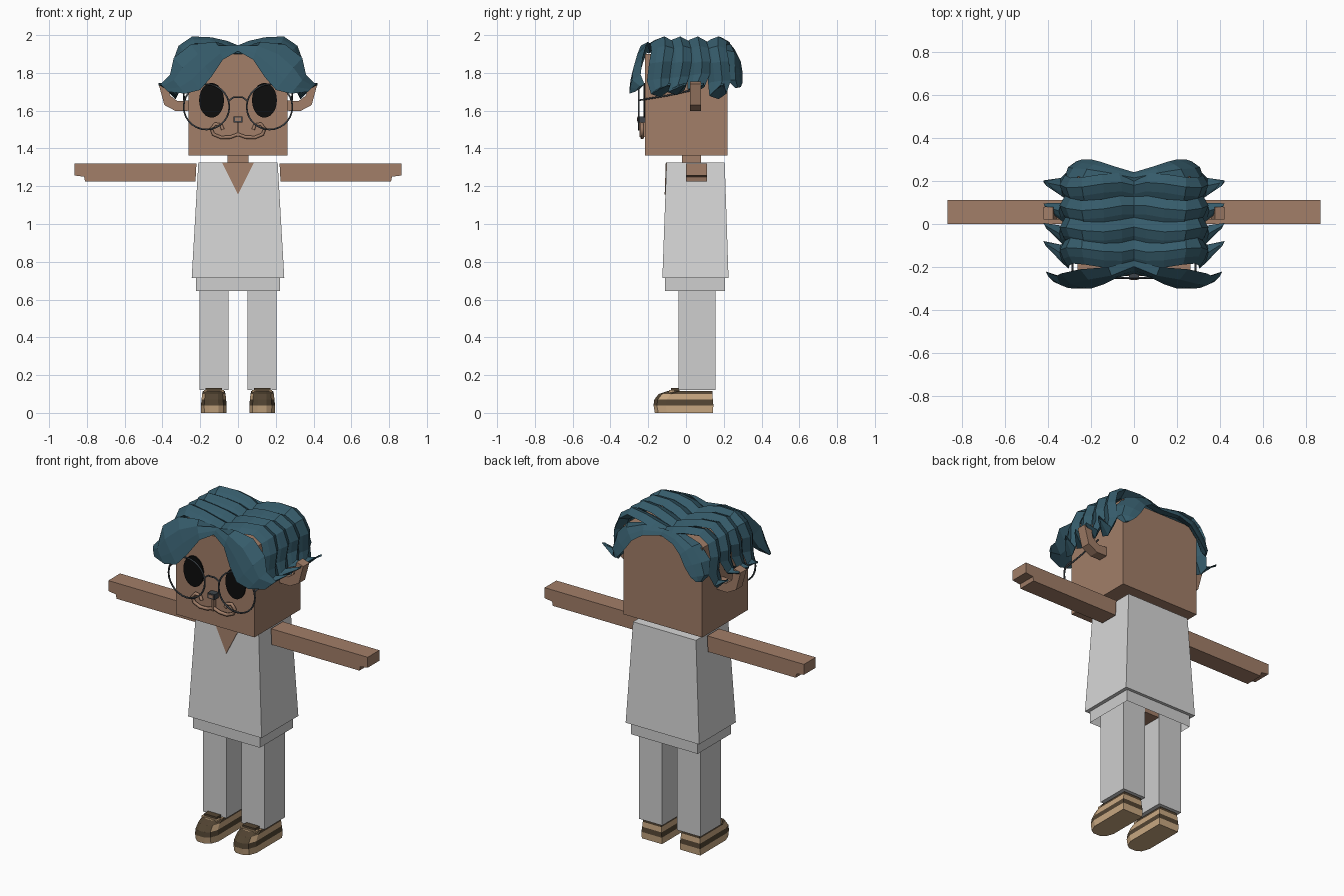
import bpy, bmesh, math
from mathutils import Vector

if "Cube" in bpy.data.objects:
    bpy.data.objects.remove(bpy.data.objects["Cube"])


def material(name, rgb):
    m = bpy.data.materials.new(name)
    m.use_nodes = True
    m.diffuse_color = (*rgb, 1)
    m.node_tree.nodes["Principled BSDF"].inputs["Base Color"].default_value = (*rgb, 1)
    return m


SKIN = material("warm skin", (0.36, 0.21, 0.14))
WHITE = material("shirt white", (0.68, 0.68, 0.68))
PALE = material("trouser white", (0.62, 0.62, 0.62))
HAIR = material("teal hair", (0.036, 0.105, 0.145))
BLACK = material("eye black", (0.004, 0.004, 0.004))
FRAME = material("slate frame", (0.05, 0.06, 0.07))
TAN = material("shoe tan", (0.58, 0.39, 0.22))
BROWN = material("shoe brown", (0.085, 0.058, 0.032))


def finish(obj, mirror):
    if mirror:
        obj.modifiers.new("Mirror", "MIRROR").use_axis[0] = True
    return obj


def loft(name, rings, mats, mirror=False, rule=None, open_end=False):
    """Join closed rings of equal length into a capped skin."""
    bm = bmesh.new()
    rows = [[bm.verts.new(p) for p in r] for r in rings]
    n = len(rows[0])
    for a, b in zip(rows, rows[1:]):
        for i in range(n):
            bm.faces.new((a[i], a[(i + 1) % n], b[(i + 1) % n], b[i]))
    if not open_end:
        bm.faces.new(rows[0])
    bm.faces.new(rows[-1])
    bmesh.ops.recalc_face_normals(bm, faces=bm.faces)
    if rule:
        for f in bm.faces:
            f.material_index = rule(f.calc_center_median())
    me = bpy.data.meshes.new(name)
    bm.to_mesh(me)
    bm.free()
    for m in mats:
        me.materials.append(m)
    obj = bpy.data.objects.new(name, me)
    bpy.context.collection.objects.link(obj)
    return finish(obj, mirror)


def rect(x0, x1, y0, y1, z):
    return [(x0, y0, z), (x1, y0, z), (x1, y1, z), (x0, y1, z)]


def box(name, x, y, z, mat, mirror=False, open_end=False):
    return loft(name, [rect(*x, *y, z[0]), rect(*x, *y, z[1])], [mat], mirror, None, open_end)


def plate(name, outline, y0, y1, mat, mirror=False):
    """Extrude an (x, z) outline along y."""
    return loft(name, [[(x, y, z) for x, z in outline] for y in (y0, y1)], [mat], mirror)


def ellipse(cx, cz, rx, rz, n=24):
    turn = [2 * math.pi * i / n for i in range(n)]
    return [(cx + rx * math.cos(t), cz + rz * math.sin(t)) for t in turn]


def tube(name, points, radius, mat, mirror=False, cyclic=False):
    cu = bpy.data.curves.new(name, "CURVE")
    cu.dimensions = "3D"
    cu.bevel_depth = radius
    cu.bevel_resolution = 1
    cu.use_fill_caps = True
    s = cu.splines.new("POLY")
    s.points.add(len(points) - 1)
    for p, co in zip(s.points, points):
        p.co = (*co, 1)
    s.use_cyclic_u = cyclic
    cu.materials.append(mat)
    obj = bpy.data.objects.new(name, cu)
    bpy.context.collection.objects.link(obj)
    return finish(obj, mirror)


def strand(name, back, front, height):
    """Ridged lock of hair between two edge paths, mirrored at the parting."""
    back = [Vector(p) for p in back]
    front = [Vector(p) for p in front]
    mids = [(a + b) / 2 for a, b in zip(back, front)]
    rings = []
    last = len(mids) - 1
    for i, (a, b, m) in enumerate(zip(back, front, mids)):
        along = mids[min(i + 1, last)] - mids[max(i - 1, 0)]
        out = along.cross(b - a).normalized()
        if out.dot(m - Vector((0, 0, 1.65))) < 0:
            out.negate()
        if i == 0:
            out = Vector((0, out.y, abs(out.z))).normalized()
        h = height * (0.25 if i == last else 1)
        rings.append([a, a.lerp(b, 0.35) + out * h, a.lerp(b, 0.7) + out * h * 0.6,
                      b, m - out * h * 0.8])
    loft(name, rings, [HAIR], True, None, True)


# Body and clothes
loft("shirt", [rect(-0.245, 0.245, -0.125, 0.225, 0.715),
               rect(-0.21, 0.21, -0.103, 0.205, 1.325)], [WHITE])
box("shirt_hem", (-0.223, 0.223), (-0.11, 0.207), (0.645, 0.72), PALE, open_end=True)
box("pelvis", (-0.2, 0.2), (-0.035, 0.15), (0.665, 0.71), SKIN)
neckline = [(-0.085, -0.103, 1.325), (0.085, -0.103, 1.325), (0, -0.109, 1.155)]
loft("neckline", [neckline, [(x, y - 0.004, z) for x, y, z in neckline]], [SKIN])
box("trouser_legs", (0.05, 0.205), (-0.04, 0.155), (0.12, 0.7), PALE, True)
plate("arms", [(0.22, 1.32), (0.865, 1.32), (0.865, 1.257), (0.815, 1.25), (0.81, 1.225),
               (0.225, 1.225)], 0, 0.112, SKIN, True)
box("neck", (-0.055, 0.055), (-0.02, 0.08), (1.3, 1.37), SKIN)


# Shoes: stacked outlines with a rounded toe
def shoe_ring(z, toe, heel, w):
    half = [(w, heel), (w, toe + 0.065), (0.75 * w, toe + 0.018), (0.35 * w, toe)]
    return [(0.128 + x, y, z) for x, y in half] + [(0.128 - x, y, z) for x, y in reversed(half)]


def shoe_colour(c):
    if c.z < 0.04 or 0.112 < c.z < 0.12:
        return 0
    if c.z < 0.07:
        return 1
    return 1 if c.z > 0.1 or c.y < -0.1 and abs(c.x - 0.128) < 0.04 else 0


loft("shoes", [shoe_ring(0, -0.165, 0.142, 0.067), shoe_ring(0.04, -0.172, 0.145, 0.068),
               shoe_ring(0.07, -0.168, 0.142, 0.065), shoe_ring(0.1, -0.145, 0.14, 0.062),
               shoe_ring(0.115, -0.1, 0.14, 0.058)],
     [TAN, BROWN], True, shoe_colour)
box("shoe_straps", (0.075, 0.181), (-0.09, -0.06), (0.1, 0.12), TAN, True)
box("shoe_tongues", (0.085, 0.171), (-0.08, -0.035), (0.11, 0.132), BROWN, True)

# Head and ears
box("head", (-0.262, 0.262), (-0.218, 0.22), (1.362, 1.9), SKIN)
plate("ears", [(0.25, 1.6), (0.33, 1.598), (0.39, 1.63), (0.42, 1.74), (0.375, 1.755),
               (0.36, 1.68), (0.32, 1.65), (0.25, 1.655)], 0.022, 0.08, SKIN, True)

# Face
plate("eyes", ellipse(0.14, 1.655, 0.066, 0.092), -0.226, -0.217, BLACK, True)
box("nose", (-0.024, 0.024), (-0.257, -0.215), (1.538, 1.57), FRAME)
box("nose_front", (-0.016, 0.016), (-0.26, -0.25), (1.545, 1.563), SKIN)
box("lip_groove", (-0.005, 0.005), (-0.245, -0.215), (1.46, 1.54), SKIN)
tube("smile", [(x, -0.232, z) for x, z in
               [(0, 1.475), (0.04, 1.46), (0.09, 1.458), (0.13, 1.475), (0.142, 1.505),
                (0.12, 1.53), (0.09, 1.525), (0.08, 1.5)]], 0.01, SKIN, True)

# Glasses
tube("glasses_rims", [(x, -0.25, z) for x, z in ellipse(0.167, 1.62, 0.121, 0.12, 28)],
     0.005, FRAME, True, True)
tube("glasses_bridge", [(-0.052, -0.25, 1.65), (-0.025, -0.25, 1.67), (0.025, -0.25, 1.67),
                        (0.052, -0.25, 1.65)], 0.005, FRAME)
tube("glasses_temples", [(0.285, -0.25, 1.655), (0.287, -0.1, 1.68), (0.287, 0.04, 1.71)],
     0.005, FRAME, True)

# Hair: wavy locks over the crown, then the fringe and the nape lock
crown = [(0, 1.92), (0.07, 1.945), (0.15, 1.963), (0.24, 1.968), (0.295, 1.93), (0.32, 1.86),
         (0.315, 1.78), (0.34, 1.71), (0.42, 1.745)]
for k, y in enumerate((0.165, 0.06, -0.04, -0.135)):
    back, front = [], []
    for i, (x, z) in enumerate(crown):
        sway = 0.012 * math.sin(i * 1.3 + k)
        drop = (0.02, -0.015, 0, 0.01)[k] if 5 < i < 8 else 0
        half = 0.012 if i == 8 else 0.045 if i == 7 else 0.06
        lean = 0.035 if i == 8 else 0
        back.append((x, y + half + sway + lean, z - drop))
        front.append((x - (0.012 if i else 0), y - half + sway + lean, z - drop - 0.012))
    strand(f"crown_lock_{k + 1}", back, front, 0.03)

strand("fringe_locks",
       [(0, -0.17, 1.93), (0.12, -0.2, 1.965), (0.25, -0.21, 1.95), (0.34, -0.23, 1.88),
        (0.36, -0.24, 1.79), (0.41, -0.22, 1.74)],
       [(0, -0.23, 1.915), (0.08, -0.25, 1.87), (0.14, -0.28, 1.78), (0.2, -0.3, 1.71),
        (0.28, -0.3, 1.69), (0.37, -0.27, 1.7)], 0.025)
strand("nape_locks",
       [(0, 0.19, 1.93), (0.12, 0.2, 1.95), (0.24, 0.21, 1.92), (0.31, 0.21, 1.84),
        (0.32, 0.22, 1.76), (0.29, 0.26, 1.72)],
       [(0, 0.24, 1.915), (0.1, 0.27, 1.9), (0.16, 0.29, 1.86), (0.2, 0.3, 1.8),
        (0.24, 0.3, 1.75), (0.27, 0.29, 1.725)], 0.022)
